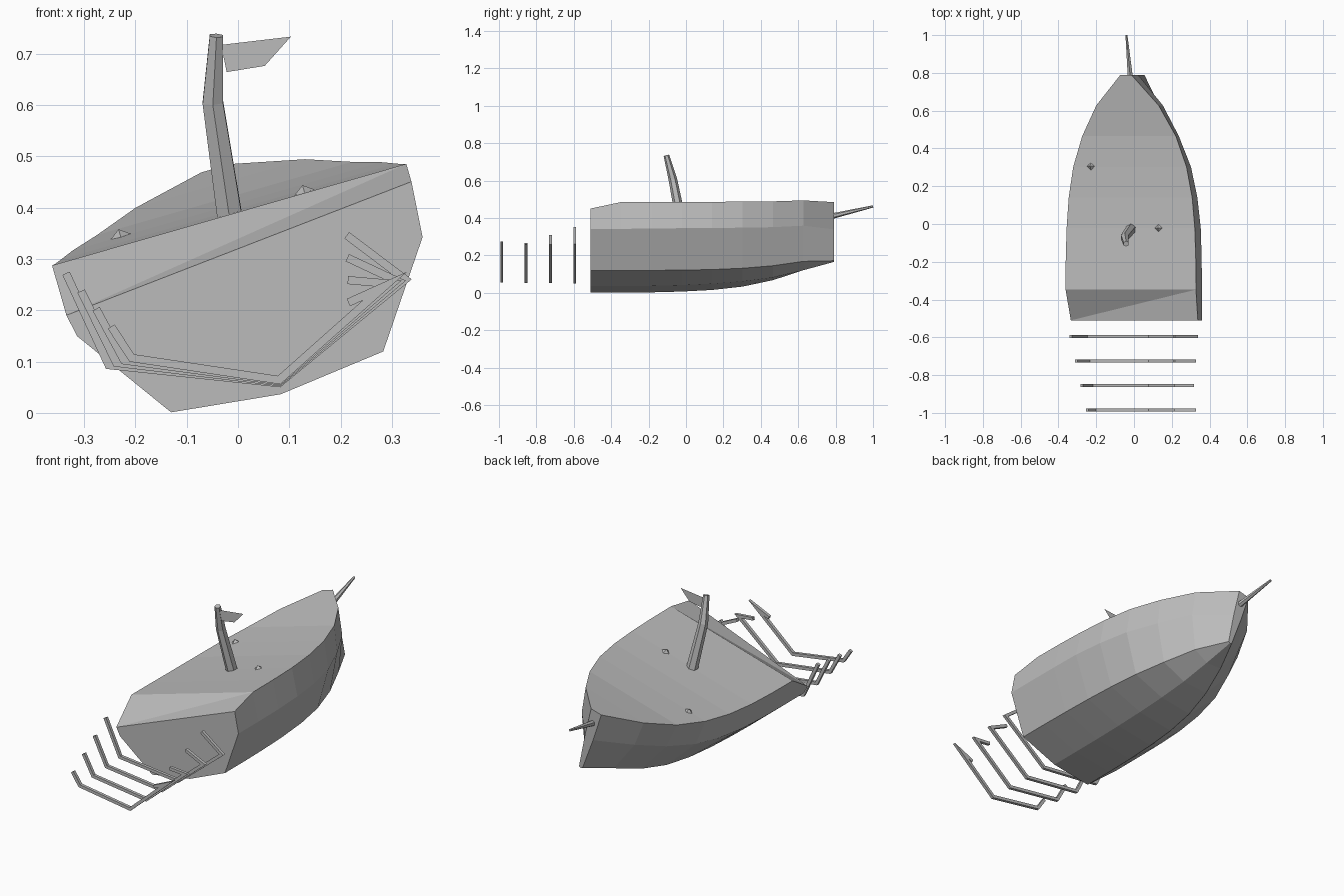
import bpy
import bmesh
from math import cos, sin, pi, radians
from mathutils import Vector, Matrix

cube = bpy.data.objects.get("Cube")
if cube:
    bpy.data.objects.remove(cube, do_unlink=True)

# Single weathered grey
grey = bpy.data.materials.new("weathered_grey")
grey.use_nodes = True
colour = (0.5, 0.5, 0.5, 1)
grey.diffuse_color = colour
grey.node_tree.nodes["Principled BSDF"].inputs["Base Color"].default_value = colour

# The wreck lies rolled over onto its right side
ROLL = Matrix.Translation((0.0865, 0, 0.0248)) @ Matrix.Rotation(radians(-16), 4, "Y")


def make_object(name, verts, faces, matrix=Matrix()):
    bm = bmesh.new()
    points = [bm.verts.new(matrix @ Vector(v)) for v in verts]
    for face in faces:
        bm.faces.new([points[i] for i in face])
    bmesh.ops.recalc_face_normals(bm, faces=bm.faces)
    mesh = bpy.data.meshes.new(name)
    bm.to_mesh(mesh)
    bm.free()
    mesh.materials.append(grey)
    obj = bpy.data.objects.new(name, mesh)
    bpy.context.collection.objects.link(obj)
    return obj


def make_tube(name, path, radii, sides, reference):
    """Faceted tube with mitred joints along a bent path."""
    path = [Vector(p) for p in path]
    steps = [(b - a).normalized() for a, b in zip(path, path[1:])]
    verts, faces = [], []
    for k, (point, radius) in enumerate(zip(path, radii)):
        before = steps[max(k - 1, 0)]
        after = steps[min(k, len(steps) - 1)]
        tangent = (before + after).normalized()
        across = Vector(reference)
        across = (across - tangent * across.dot(tangent)).normalized()
        bend = tangent.cross(across) / tangent.dot(before)
        for s in range(sides):
            a = 2 * pi * (s + 0.5) / sides
            verts.append(point + radius * (across * cos(a) + bend * sin(a)))
    for k in range(len(path) - 1):
        for s in range(sides):
            n = (s + 1) % sides
            faces.append((k * sides + s, k * sides + n,
                          (k + 1) * sides + n, (k + 1) * sides + s))
    last = (len(path) - 1) * sides
    faces.append(tuple(range(sides)))
    faces.append(tuple(range(last, last + sides)))
    return make_object(name, verts, faces)


# Hull stations from stern to bow: half width and height of
# deck edge, chine and bilge, then keel height
stations = [
    (.359, .376, .350, .230, .215, .037, .012),
    (.359, .376, .350, .230, .215, .037, .012),
    (.358, .376, .349, .231, .213, .038, .013),
    (.353, .377, .345, .235, .208, .041, .017),
    (.340, .382, .328, .240, .198, .047, .025),
    (.312, .393, .296, .252, .178, .060, .038),
    (.258, .409, .235, .272, .140, .085, .060),
    (.172, .439, .156, .303, .085, .125, .100),
    (.030, .470, .024, .320, .010, .150, .146),
]
stern, bow = -0.51, 0.79
verts, faces = [], []
for i, (dw, dz, cw, cz, bw, bz, kz) in enumerate(stations):
    y = stern + (bow - stern) * i / (len(stations) - 1)
    left_top, right_top = (.340, .275) if i == 0 else (dz, dz)
    verts += [(-dw, y, right_top), (-cw, y, cz), (-bw, y, bz), (0, y, kz),
              (bw, y, bz), (cw, y, cz), (dw, y, left_top)]
for i in range(len(stations) - 1):
    for j in range(7):
        a, b = i * 7 + j, i * 7 + (j + 1) % 7
        if i == 0 and j == 6:
            # broken stern edge of the deck
            faces += [(a, b, a + 7), (b, b + 7, a + 7)]
        else:
            faces.append((a, b, b + 7, a + 7))
end = len(verts) - 7
faces += [tuple(range(7)), tuple(range(end, end + 7))]
make_object("hull", verts, faces, ROLL)

# Bent broken mast
make_tube("mast", [(-.015, -.025, .375), (-.049, -.07, .605), (-.042, -.105, .735)],
          (.028, .023, .015), 6, (1, 0, 0))

# Torn flag
make_object("flag", [(-.033, -.103, .717), (.103, -.103, .733),
                     (.052, -.103, .676), (-.022, -.103, .664)], [(0, 1, 2, 3)])

# Bowsprit
make_tube("bowsprit", [(-.018, .76, .405), (-.04, 1, .462)], (.016, .006), 6, (1, 0, 0))

# Small splinters sticking out of the deck
for name, u, y, v in (("right_splinter", -.215, .306, .392), ("left_splinter", .153, -.02, .376)):
    r = .022
    make_object(name, [(u - r, y, v), (u, y - r, v), (u + r, y, v), (u, y + r, v),
                       (u, y, v + .016)],
                [(0, 1, 4), (1, 2, 4), (2, 3, 4), (3, 0, 4), (0, 1, 2, 3)], ROLL)

# Bare ribs of the missing stern, shrinking towards the back
near = [(-.335, .272), (-.252, .093), (.08, .058), (.326, .26), (.212, .346)]
far = [(-.247, .168), (-.207, .107), (.08, .064), (.286, .247), (.215, .215)]
for k in range(4):
    t = k / 3
    y = -.595 - .39 * t
    path = [Vector((a[0], y, a[1])).lerp(Vector((b[0], y, b[1])), t)
            for a, b in zip(near, far)]
    make_tube(f"rib_{k + 1}", path, [.011] * 5, 4, (0, 1, 0))
